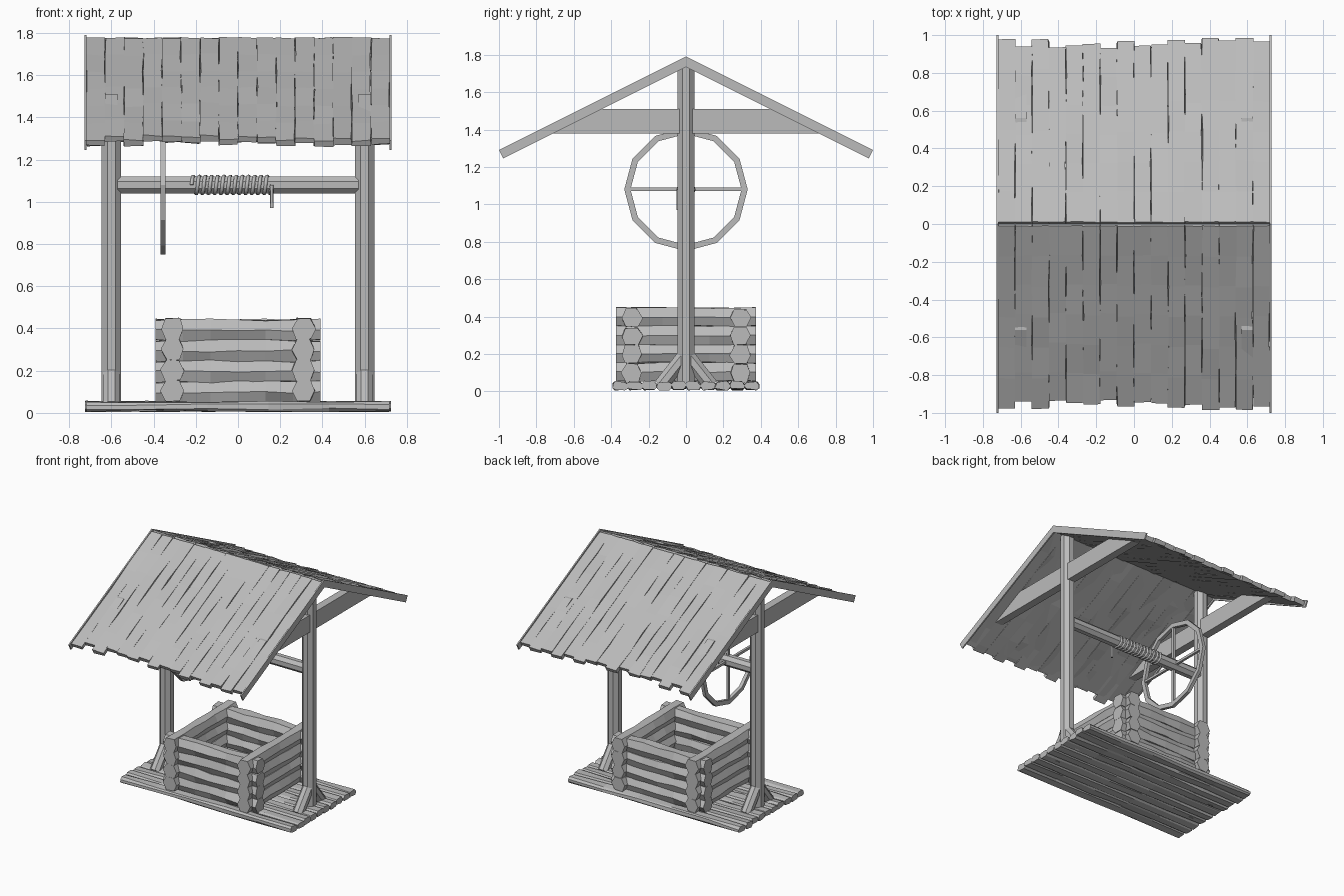
import bpy, bmesh, math, random
from mathutils import Vector

random.seed(7)
if "Cube" in bpy.data.objects:
    bpy.data.objects.remove(bpy.data.objects["Cube"])

grey = bpy.data.materials.new("weathered_grey")
grey.use_nodes = True
COLOUR = (0.5, 0.5, 0.5, 1)
grey.diffuse_color = COLOUR
grey.node_tree.nodes["Principled BSDF"].inputs["Base Color"].default_value = COLOUR


def ngon(n, r, turn=0.0):
    return [(r * math.cos(turn + math.tau * i / n), r * math.sin(turn + math.tau * i / n))
            for i in range(n)]


def box(w, h):
    return [(w / 2, -h / 2), (w / 2, h / 2), (-w / 2, h / 2), (-w / 2, -h / 2)]


def timber(name, start, end, profile, segs=1, jitter=(0, 0), flat_side=0):
    """Sweep a profile between two points, roughening each ring a little."""
    start, end = Vector(start), Vector(end)
    d = (end - start).normalized()
    side = Vector((1, 0, 0)) if abs(d.z) > 0.99 else d.cross(Vector((0, 0, 1))).normalized()
    up = side.cross(d)
    bm = bmesh.new()
    rings = []
    for i in range(segs + 1):
        c = start.lerp(end, i / segs)
        ring = []
        for u, v in profile:
            u += random.uniform(-1, 1) * jitter[0]
            v += random.uniform(-1, 1) * jitter[1]
            ring.append(bm.verts.new(c + side * u + up * v))
        rings.append(ring)
    n = len(profile)
    for a, b in zip(rings, rings[1:]):
        for k in range(n):
            bm.faces.new((a[k], a[(k + 1) % n], b[(k + 1) % n], b[k]))
    bm.faces.new(rings[0][::-1])
    bm.faces.new(rings[-1])
    bmesh.ops.recalc_face_normals(bm, faces=bm.faces)
    mesh = bpy.data.meshes.new(name)
    bm.to_mesh(mesh)
    bm.free()
    mesh.materials.append(grey)
    ob = bpy.data.objects.new(name, mesh)
    bpy.context.collection.objects.link(ob)
    return ob


def cord(name, points, radius):
    curve = bpy.data.curves.new(name, "CURVE")
    curve.dimensions = "3D"
    curve.bevel_depth = radius
    curve.bevel_resolution = 1
    curve.use_fill_caps = True
    line = curve.splines.new("POLY")
    line.points.add(len(points) - 1)
    for p, co in zip(line.points, points):
        p.co = (*co, 1)
    curve.materials.append(grey)
    ob = bpy.data.objects.new(name, curve)
    bpy.context.collection.objects.link(ob)


# Floor: rough planks running across the width
FLOOR = 10
for i in range(FLOOR):
    y = -0.39 + 0.78 * (i + 0.5) / FLOOR
    w = 0.039
    chamfered = [(-w, -0.01), (-w + 0.012, -0.021), (w - 0.012, -0.021),
                 (w, -0.01), (w, 0.008), (w - 0.014, 0.021), (-w + 0.014, 0.021), (-w, 0.008)]
    x = 0.72 + random.uniform(-0.006, 0.006)
    timber("floor_plank", (-x, y, 0.031), (x, y, 0.031), chamfered, 5, (0.004, 0.006))

# Well wall: stacked six-sided logs crossing at the corners
LOG = [(0.055, 0), (0.032, 0.049), (-0.032, 0.049), (-0.055, 0), (-0.032, -0.049), (0.032, -0.049)]
for level in range(4):
    z = 0.104 + 0.098 * level
    for s in (-1, 1):
        timber("wall_log_side", (s * 0.31, -0.375, z), (s * 0.31, 0.375, z), LOG, 6, (0.005, 0.004))
        timber("wall_log_front", (-0.39, s * 0.29, z - 0.006), (0.39, s * 0.29, z - 0.006),
               LOG, 6, (0.006, 0.006))

# Posts, foot braces, tie beams and end rafters, mirrored left and right
EIGHT = ngon(8, 0.05, math.pi / 8)
for s in (-1, 1):
    x = 0.6 * s
    timber("post", (x, 0, 0.04), (x, 0, 1.755), EIGHT)
    tie = timber("tie_beam", (x, -0.79, 1.445), (x, 0.79, 1.445), box(0.06, 0.13))
    for v in tie.data.vertices:
        if v.co.z > 1.45:
            v.co.y *= 0.56 / 0.79
    for t in (-1, 1):
        timber("foot_brace", (x, 0, 0.20), (x, t * 0.135, 0.03), ngon(8, 0.042, math.pi / 8))
        timber("end_rafter", (s * 0.723, -t * 0.011, 1.768), (s * 0.723, t * 0.989, 1.268),
               box(0.01, 0.05))

# Roof: sixteen uneven planks on each slope over a thin lining
PLANKS = 16
reach = [random.uniform(0.925, 0.985) for _ in range(PLANKS)]
for t in (-1, 1):
    for i in range(PLANKS):
        x = -0.72 + 1.44 * (i + 0.5) / PLANKS
        y = reach[i]
        timber("roof_plank", (x, t * 0.004, 1.763), (x, t * y, 1.765 - 0.5 * y),
               box(0.089, 0.03), 6, (0.004, 0.005))
    timber("roof_lining", (0, 0, 1.752), (0, t * 0.92, 1.292), box(1.43, 0.008))

# Windlass: axle, wound rope and hanging rope end
timber("axle", (-0.57, 0, 1.08), (0.57, 0, 1.08), ngon(8, 0.044, math.pi / 8))
TURNS, STEPS = 13, 10
coil = []
for i in range(TURNS * STEPS + 1):
    a = math.tau * i / STEPS
    coil.append((-0.22 + 0.38 * i / (TURNS * STEPS), -0.042 * math.cos(a), 1.08 + 0.042 * math.sin(a)))
cord("wound_rope", coil, 0.009)
cord("rope_end", [(0.16, -0.045, 1.08), (0.16, -0.045, 0.97)], 0.008)

# Hand wheel: twelve-sided rim with four spokes
bm = bmesh.new()
rows = []
for x, r in ((-0.368, 0.33), (-0.343, 0.33), (-0.343, 0.297), (-0.368, 0.297)):
    rows.append([bm.verts.new((x, u, 1.08 + v)) for u, v in ngon(12, r)])
for a, b in zip(rows, rows[1:] + rows[:1]):
    for k in range(12):
        bm.faces.new((a[k], a[(k + 1) % 12], b[(k + 1) % 12], b[k]))
bmesh.ops.recalc_face_normals(bm, faces=bm.faces)
rim = bpy.data.meshes.new("wheel_rim")
bm.to_mesh(rim)
bm.free()
rim.materials.append(grey)
bpy.context.collection.objects.link(bpy.data.objects.new("wheel_rim", rim))
timber("wheel_spoke_level", (-0.355, -0.31, 1.08), (-0.355, 0.31, 1.08), box(0.018, 0.018))
timber("wheel_spoke_upright", (-0.355, 0, 0.77), (-0.355, 0, 1.39), box(0.018, 0.018))
